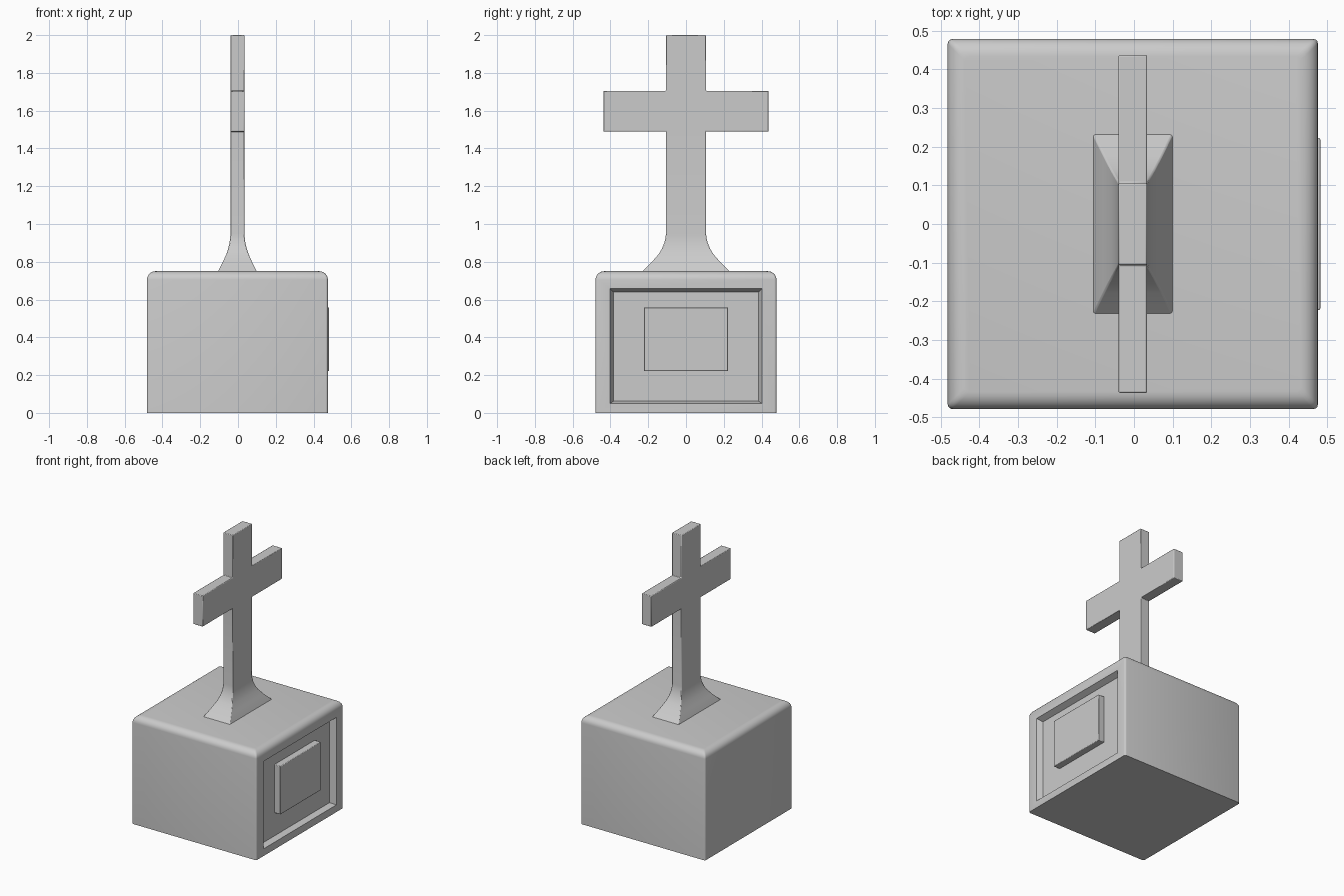
import bpy, bmesh, math

if "Cube" in bpy.data.objects:
    bpy.data.objects.remove(bpy.data.objects["Cube"])

CX = -0.003  # centre of pedestal and cross in x


def loft(bm, rings):
    """Bridge equal-length point rings and cap both ends."""
    vr = [[bm.verts.new(p) for p in r] for r in rings]
    n = len(vr[0])
    for a, b in zip(vr, vr[1:]):
        for i in range(n):
            j = (i + 1) % n
            bm.faces.new((a[i], a[j], b[j], b[i]))
    bm.faces.new(vr[0][::-1])
    bm.faces.new(vr[-1])


def finish(bm, name, bevel=0):
    bmesh.ops.recalc_face_normals(bm, faces=bm.faces)
    me = bpy.data.meshes.new(name)
    bm.to_mesh(me)
    bm.free()
    ob = bpy.data.objects.new(name, me)
    bpy.context.collection.objects.link(ob)
    if bevel:
        m = ob.modifiers.new("edge", "BEVEL")
        m.width, m.segments, m.limit_method = bevel, 2, 'ANGLE'
        m.angle_limit = math.radians(50)
    bpy.ops.object.select_all(action='DESELECT')
    bpy.context.view_layer.objects.active = ob
    ob.select_set(True)
    bpy.ops.object.shade_smooth_by_angle(angle=math.radians(35))
    return ob


def rect(hx, hy, z):
    return [(CX + sx * hx, sy * hy, z) for sx, sy in ((1, 1), (-1, 1), (-1, -1), (1, -1))]


def round_rect(h, r, z):
    pts = []
    for k, (sx, sy) in enumerate(((1, 1), (-1, 1), (-1, -1), (1, -1))):
        for s in range(4):
            a = math.radians(90 * k + 30 * s)
            pts.append((CX + sx * (h - r) + r * math.cos(a), sy * (h - r) + r * math.sin(a), z))
    return pts


# Pedestal: rounded block with a soft top edge
H, TOP, R = 0.479, 0.75, 0.045
rings = [round_rect(H, 0.012, 0)]
for i in range(7):
    a = math.radians(15 * i)
    rings.append(round_rect(H - R * (1 - math.cos(a)), 0.012, TOP - R + R * math.sin(a)))
bm = bmesh.new()
loft(bm, rings)
bmesh.ops.recalc_face_normals(bm, faces=bm.faces)
# Sunken panel with sloped frame on the +x side
panel = max((f for f in bm.faces if f.normal.x > 0.99), key=lambda f: f.calc_area())
for x, y, z0, z1 in ((CX + H, 0.402, 0.05, 0.658), (CX + H - 0.04, 0.384, 0.062, 0.64)):
    bmesh.ops.inset_region(bm, faces=[panel], thickness=0.01)
    for v in panel.verts:
        v.co = (x, math.copysign(y, v.co.y), z0 if v.co.z < 0.35 else z1)
finish(bm, "pedestal")

# Raised plaque in the panel
bm = bmesh.new()
bmesh.ops.create_cube(bm, size=1)
for v in bm.verts:
    v.co = (0.43 if v.co.x < 0 else 0.482, v.co.y * 0.446, 0.39 + v.co.z * 0.336)
finish(bm, "plaque", 0.004)

# Cross: flared foot, straight post, arms extruded from the post sides
profile = ((0.745, 0.104, 0.236), (0.75, 0.102, 0.231), (0.80, 0.077, 0.180), (0.84, 0.059, 0.145),
           (0.87, 0.049, 0.127), (0.90, 0.042, 0.115), (0.925, 0.039, 0.109), (0.95, 0.037, 0.106),
           (1.49, 0.037, 0.106), (1.705, 0.037, 0.106), (2.0, 0.037, 0.106))
bm = bmesh.new()
loft(bm, [rect(hx, hy, z) for z, hx, hy in profile])
bmesh.ops.recalc_face_normals(bm, faces=bm.faces)
sides = [f for f in bm.faces if abs(f.normal.y) > 0.9 and 1.5 < f.calc_center_median().z < 1.7]
for f in bmesh.ops.extrude_discrete_faces(bm, faces=sides)["faces"]:
    for v in f.verts:
        v.co.y = math.copysign(0.437, v.co.y)
finish(bm, "cross", 0.004)
